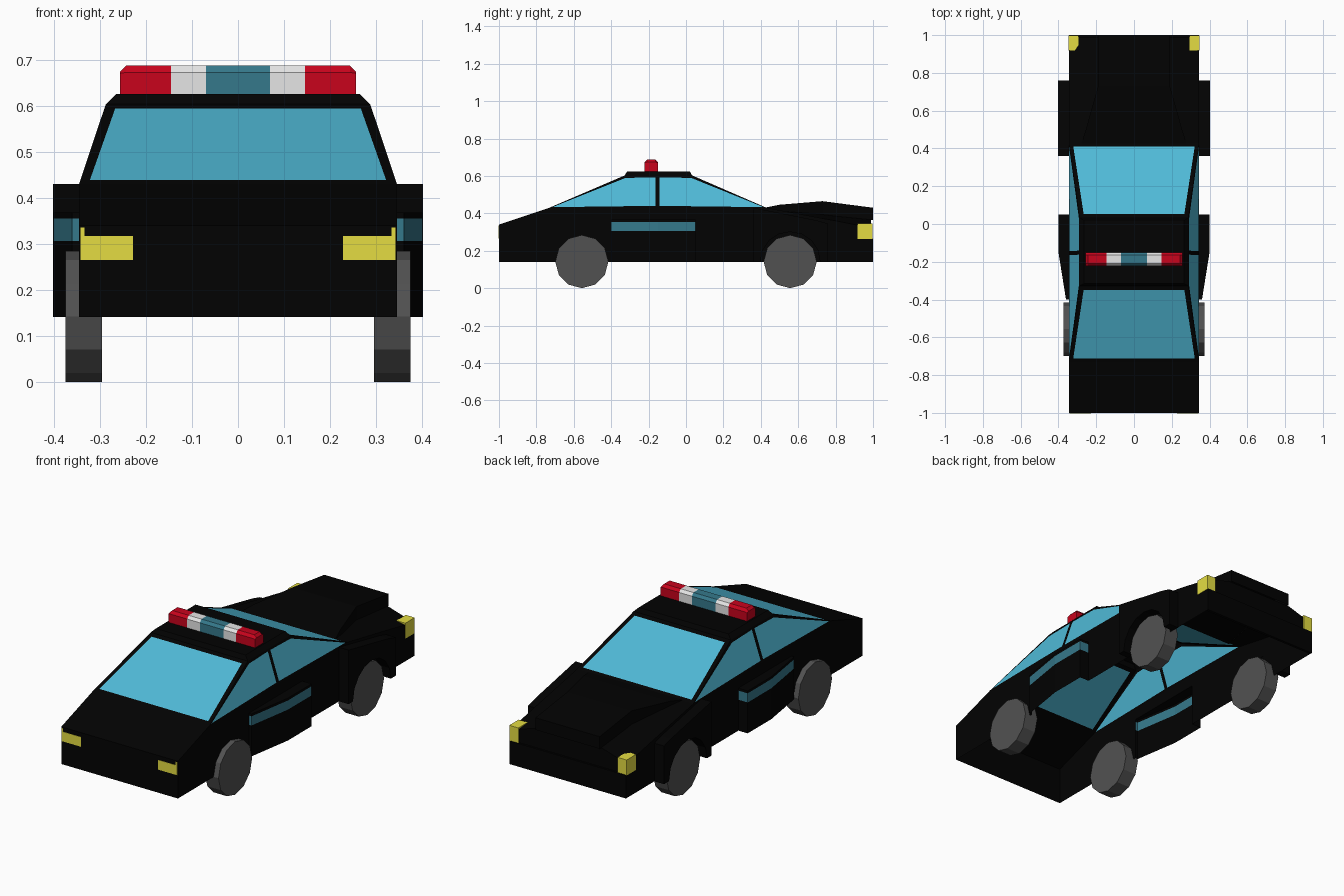
import bpy, bmesh, math

if "Cube" in bpy.data.objects:
    bpy.data.objects.remove(bpy.data.objects["Cube"])


def mat(name, rgb):
    m = bpy.data.materials.new(name)
    m.diffuse_color = (*rgb, 1)
    m.use_nodes = True
    m.node_tree.nodes["Principled BSDF"].inputs["Base Color"].default_value = m.diffuse_color
    return m


BLACK = mat("black_paint", (0.0006, 0.0006, 0.0006))
GLASS = mat("window_blue", (0.08, 0.49, 0.68))
TEAL = mat("dark_teal", (0.036, 0.19, 0.26))
YELLOW = mat("lamp_yellow", (0.78, 0.72, 0.055))
GREY = mat("tyre_grey", (0.083, 0.083, 0.083))
RED = mat("beacon_red", (0.58, 0.001, 0.012))
WHITE = mat("beacon_white", (0.79, 0.79, 0.79))


def finish(bm, name, *mats):
    bmesh.ops.recalc_face_normals(bm, faces=bm.faces)
    me = bpy.data.meshes.new(name)
    bm.to_mesh(me)
    bm.free()
    for m in mats:
        me.materials.append(m)
    ob = bpy.data.objects.new(name, me)
    bpy.context.collection.objects.link(ob)
    return ob


def loft(name, rings, m, caps=True, closed=True):
    """Skin a list of equally long point rings."""
    bm = bmesh.new()
    rows = [[bm.verts.new(p) for p in r] for r in rings]
    n = len(rows[0])
    for a, b in zip(rows, rows[1:]):
        for i in range(n if closed else n - 1):
            j = (i + 1) % n
            bm.faces.new((a[i], a[j], b[j], b[i]))
    if caps:
        bm.faces.new(rows[0])
        bm.faces.new(rows[-1])
    return finish(bm, name, m)


def prism(name, profile, x0, x1, m):
    """Extrude a (y, z) profile along x."""
    return loft(name, [[(x, y, z) for y, z in profile] for x in (x0, x1)], m)


def rect(y0, y1, z0, z1):
    return [(y0, z0), (y1, z0), (y1, z1), (y0, z1)]


W, FLOOR, BELT = 0.345, 0.141, 0.43
REAR, FRONT = -0.73, 0.43
POD0, POD1, POD_TOP = -0.40, 0.05, 0.368


# lower body: shell with open underside and open cabin floor
def section(y, side, mid):
    return [(-W, y, FLOOR), (-W, y, side), (-0.2, y, mid), (0.2, y, mid), (W, y, side), (W, y, FLOOR)]


tail, nose = section(-1, 0.34, 0.34), section(0.99, 0.322, 0.366)
loft("tail_shell", [tail, section(REAR, BELT, BELT)], BLACK, False, False)
loft("nose_shell", [section(FRONT, BELT, BELT), section(0.8, 0.36, 0.385), nose],
     BLACK, False, False)
prism("bumper", rect(0.985, 1.0, FLOOR, 0.265), -W, W, BLACK)
bm = bmesh.new()
for pts in (tail, nose):
    bm.faces.new([bm.verts.new(p) for p in pts])
for x in (-W, W):
    # side panels around the door pod opening
    for r in (rect(REAR, POD0, FLOOR, BELT), rect(POD1, FRONT, FLOOR, BELT),
              rect(POD0, POD1, POD_TOP, BELT)):
        bm.faces.new([bm.verts.new((x, y, z)) for y, z in r])
finish(bm, "end_and_side_panels", BLACK)

# raised hood panel, tapering towards the nose
stations = [(0.42, 0.28, 0.43, 0.425), (0.5, 0.255, 0.446, 0.415),
            (0.73, 0.19, 0.465, 0.385), (1.0, 0.19, 0.43, 0.365)]
loft("hood_panel", [[(-w, y, z0), (-w, y, z), (w, y, z), (w, y, z0)]
                    for y, w, z, z0 in stations], BLACK, True, False)

# cabin with inset windows
bm = bmesh.new()


def ring(w, ys, z):
    pts = [(-w, y, z) for y in ys] + [(w, y, z) for y in reversed(ys)]
    return [bm.verts.new(p) for p in pts]


low = ring(W, (REAR, -0.153, FRONT), BELT)
mid = ring(0.287, (-0.327, -0.152, 0.032), 0.603)
top = ring(0.265, (-0.315, -0.152, 0.02), 0.625)
panes = []
for i in range(6):
    j = (i + 1) % 6
    panes.append(bm.faces.new((low[i], low[j], mid[j], mid[i])))
    bm.faces.new((mid[i], mid[j], top[j], top[i]))
bm.faces.new(top)
bmesh.ops.recalc_face_normals(bm, faces=bm.faces)
sides = [f for f in panes if abs(f.normal.x) > abs(f.normal.y)]
ends = [f for f in panes if f not in sides]
bmesh.ops.inset_individual(bm, faces=sides, thickness=0.015)
bmesh.ops.inset_individual(bm, faces=ends, thickness=0.031)
for f in panes:
    f.material_index = 1
finish(bm, "cabin", BLACK, GLASS)

# roof beacon bar
for name, x0, x1, m in (("beacon_mid", -0.07, 0.07, TEAL),
                        ("beacon_white_left", -0.145, -0.07, WHITE),
                        ("beacon_white_right", 0.07, 0.145, WHITE)):
    prism(name, [(-0.222, 0.622), (-0.15, 0.622), (-0.15, 0.672),
                 (-0.163, 0.687), (-0.209, 0.687), (-0.222, 0.672)], x0, x1, m)
for s, side in ((-1, "left"), (1, "right")):
    def lens(x, z1, z2):
        return [(s * x, y, z) for y, z in ((-0.222, 0.622), (-0.15, 0.622), (-0.15, z1),
                                           (-0.163, z2), (-0.209, z2), (-0.222, z1))]
    loft("beacon_red_" + side, [lens(0.145, 0.672, 0.687), lens(0.243, 0.672, 0.687),
                                lens(0.256, 0.67, 0.674)], RED)

# parts on both flanks
AX, R, HUB = 0.557, 0.142, 0.142
for s, side in ((-1, "left"), (1, "right")):
    # twelve-sided wheels
    for y, end in ((-AX, "rear"), (AX, "front")):
        prism(f"wheel_{end}_{side}",
              [(y + R * math.sin(k * math.pi / 6), HUB - R * math.cos(k * math.pi / 6))
               for k in range(12)], s * 0.295, s * 0.374, GREY)

    # flared arch around the front wheel, its top sloping with the fender
    arc = [(AX + 0.16 * math.cos(k * math.pi / 8), FLOOR + 0.16 * math.sin(k * math.pi / 8))
           for k in range(9)]
    prism("wheel_arch_" + side,
          arc + [(0.36, FLOOR), (0.36, BELT), (0.70, 0.362), (0.76, 0.345), (0.76, FLOOR)],
          s * 0.344, s * 0.402, BLACK)

    # hollow door pod that widens forwards, with a teal band
    bm = bmesh.new()

    def quad(*pts):
        return bm.faces.new([bm.verts.new((s * x, y, z)) for x, y, z in pts])

    stops = [(POD0, 0.36), (-0.15, 0.4), (POD1, 0.4)]
    for z0, z1, idx in ((FLOOR, 0.306, 0), (0.306, 0.355, 1), (0.355, POD_TOP, 0)):
        for (ya, wa), (yb, wb) in zip(stops, stops[1:]):
            quad((wa, ya, z0), (wb, yb, z0), (wb, yb, z1), (wa, ya, z1)).material_index = idx
        for y, w in (stops[0], stops[-1]):
            quad((W, y, z0), (w, y, z0), (w, y, z1), (W, y, z1)).material_index = idx
    for (ya, wa), (yb, wb) in zip(stops, stops[1:]):
        quad((W, ya, POD_TOP), (wa, ya, POD_TOP), (wb, yb, POD_TOP), (W, yb, POD_TOP))
    bmesh.ops.remove_doubles(bm, verts=bm.verts, dist=1e-4)
    finish(bm, "door_pod_" + side, BLACK, TEAL)

    # corner lamps at +y, flat lamps with a small upturned corner at -y
    prism("corner_lamp_" + side, rect(0.918, 0.997, 0.263, 0.346), s * 0.294, s * 0.347, YELLOW)
    prism("end_lamp_" + side, rect(-1.002, -1.0005, 0.265, 0.317), s * 0.228, s * 0.342, YELLOW)
    prism("end_lamp_tip_" + side, rect(-1.002, -1.0005, 0.317, 0.335), s * 0.333, s * 0.342, YELLOW)
